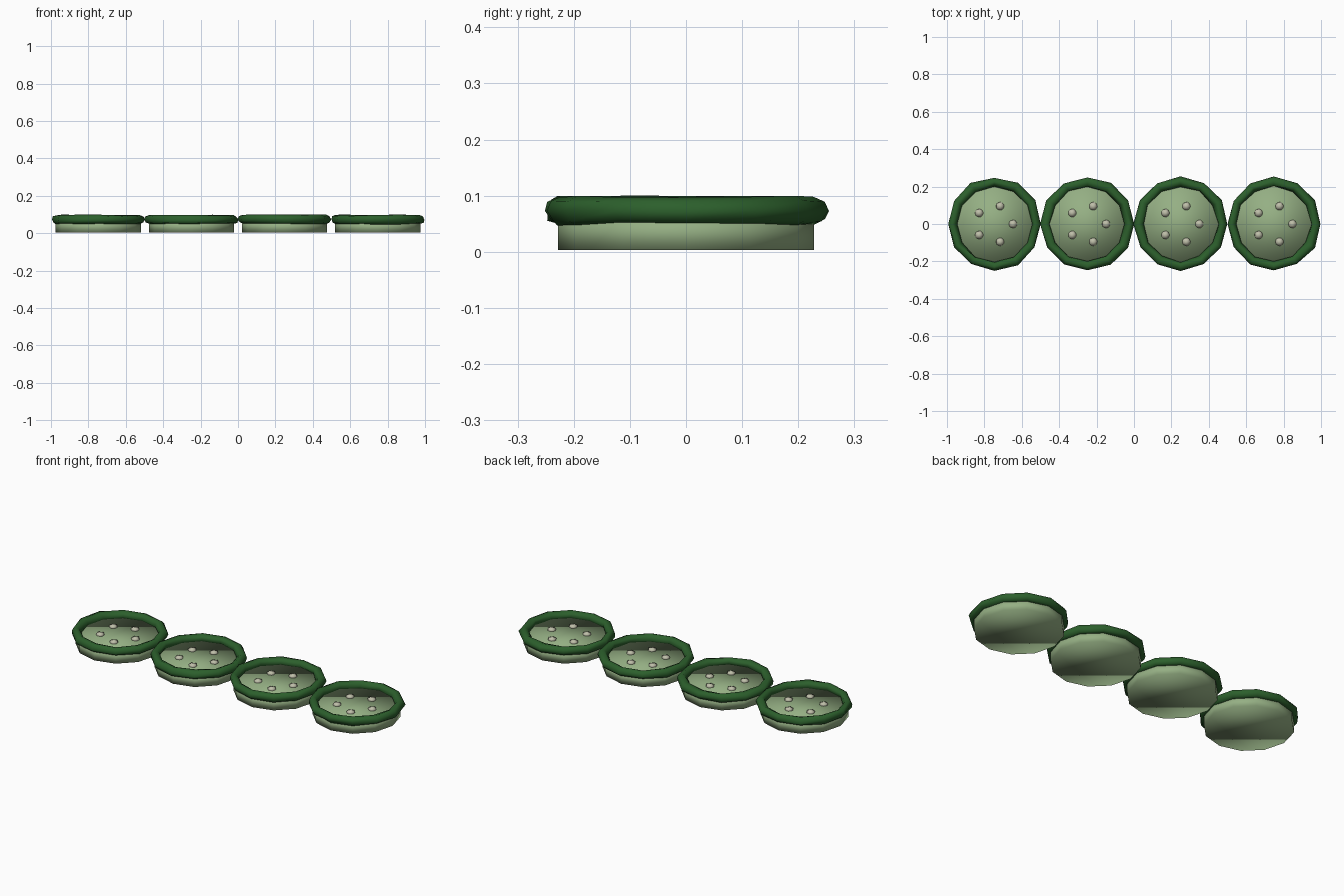
import bpy, bmesh, math, random
from mathutils import Matrix

if "Cube" in bpy.data.objects:
    bpy.data.objects.remove(bpy.data.objects["Cube"])

random.seed(4)
SIDES = 12


def material(name, color):
    m = bpy.data.materials.new(name)
    m.diffuse_color = (*color, 1)
    m.use_nodes = True
    m.node_tree.nodes["Principled BSDF"].inputs["Base Color"].default_value = m.diffuse_color
    return m


FLESH = material("flesh", (0.30, 0.43, 0.23))
SKIN = material("skin", (0.025, 0.115, 0.025))
SEED = material("seed", (0.52, 0.52, 0.40))


def finish(bm, name, mat, location):
    bmesh.ops.recalc_face_normals(bm, faces=bm.faces)
    mesh = bpy.data.meshes.new(name)
    bm.to_mesh(mesh)
    bm.free()
    mesh.materials.append(mat)
    for p in mesh.polygons:
        p.use_smooth = True
    ob = bpy.data.objects.new(name, mesh)
    ob.location = location
    bpy.context.collection.objects.link(ob)


# Flat disc of flesh, floor lies below the rim top
def flesh(x, i):
    bm = bmesh.new()
    bmesh.ops.create_cone(bm, cap_ends=True, segments=SIDES, radius1=0.228,
                          radius2=0.228, depth=0.06,
                          matrix=Matrix.Translation((0, 0, 0.033)))
    finish(bm, f"slice_flesh_{i}", FLESH, (x, 0, 0))


# Uneven ring of skin around the upper edge
def rim(x, i):
    bm = bmesh.new()
    rings = []
    for s in range(SIDES):
        a = 2 * math.pi * s / SIDES
        ring = []
        for k in range(8):
            t = 2 * math.pi * k / 8
            r = 0.226 + 0.025 * math.cos(t) + random.uniform(-0.005, 0.004)
            z = 0.074 + 0.024 * math.sin(t) + random.uniform(-0.003, 0.002)
            ring.append(bm.verts.new((r * math.cos(a), r * math.sin(a), z)))
        rings.append(ring)
    for s in range(SIDES):
        p, q = rings[s], rings[(s + 1) % SIDES]
        for k in range(8):
            n = (k + 1) % 8
            bm.faces.new((p[k], q[k], q[n], p[n]))
    finish(bm, f"slice_skin_{i}", SKIN, (x, 0, 0))


# Five small seeds in a circle
def seeds(x, i):
    for s in range(5):
        a = 2 * math.pi * s / 5
        bm = bmesh.new()
        bmesh.ops.create_icosphere(bm, subdivisions=1, radius=0.025,
                                   matrix=Matrix.Diagonal((1, 1, 0.55, 1)))
        finish(bm, f"seed_{i}_{s + 1}", SEED,
               (x + 0.1 * math.cos(a), 0.1 * math.sin(a), 0.065))


for i in range(4):
    x = (i - 1.5) * 0.498
    flesh(x, i + 1)
    rim(x, i + 1)
    seeds(x, i + 1)
